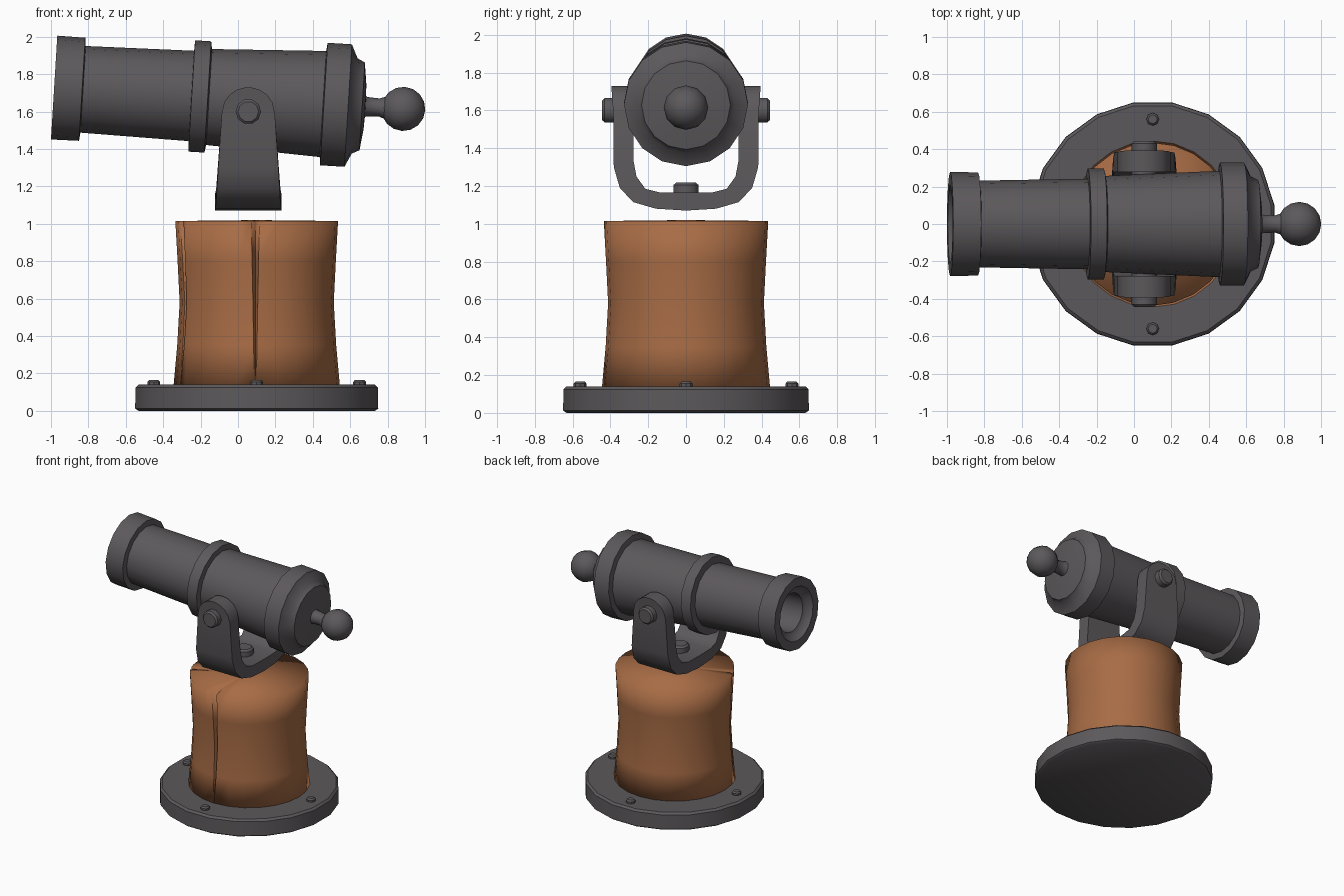
import bpy, bmesh, math
from mathutils import Matrix, Vector

if "Cube" in bpy.data.objects:
    bpy.data.objects.remove(bpy.data.objects["Cube"])


def material(name, rgb):
    m = bpy.data.materials.new(name)
    m.diffuse_color = (*rgb, 1)
    m.use_nodes = True
    m.node_tree.nodes["Principled BSDF"].inputs["Base Color"].default_value = m.diffuse_color
    return m


IRON = material("dark_iron", (0.108, 0.099, 0.106))
WOOD = material("brown_wood", (0.39, 0.15, 0.06))


def finish(name, bm, mat, angle=40):
    bmesh.ops.recalc_face_normals(bm, faces=bm.faces)
    for f in bm.faces:
        f.smooth = True
    for e in bm.edges:
        if len(e.link_faces) == 2 and e.calc_face_angle(0) > math.radians(angle):
            e.smooth = False
    me = bpy.data.meshes.new(name)
    bm.to_mesh(me)
    bm.free()
    me.materials.append(mat)
    ob = bpy.data.objects.new(name, me)
    bpy.context.collection.objects.link(ob)
    return ob


def lathe(name, profile, sides, matrix, mat=IRON, angle=40, turn=0.0):
    """Revolve (height, radius) points about local z, then place with matrix."""
    bm = bmesh.new()
    rings = []
    for h, r in profile:
        if r == 0:
            rings.append([bm.verts.new(matrix @ Vector((0, 0, h)))] * sides)
        else:
            rings.append([bm.verts.new(matrix @ Vector((
                r * math.cos(turn + math.tau * i / sides),
                r * math.sin(turn + math.tau * i / sides), h))) for i in range(sides)])
    for a, b in zip(rings, rings[1:]):
        for i in range(sides):
            j = (i + 1) % sides
            quad = list(dict.fromkeys((a[i], a[j], b[j], b[i])))
            if len(quad) > 2:
                bm.faces.new(quad)
    return finish(name, bm, mat, angle)


CX = 0.10    # pedestal centre
YX = 0.055   # yoke centre

# Base plate
lathe("base_plate", [(0.01, 0), (0.0, 0.64), (0.012, 0.658), (0.125, 0.656), (0.14, 0.64), (0.14, 0)],
      20, Matrix.Translation((CX, 0, 0)), turn=math.pi / 20)

# Base bolts
for i in range(4):
    a = i * math.pi / 2
    lathe("base_bolt", [(0.12, 0.034), (0.155, 0.034), (0.166, 0.024), (0.166, 0)], 8,
          Matrix.Translation((CX + 0.55 * math.cos(a), 0.56 * math.sin(a), 0)))

# Wooden post: waisted drum with two tapering cracks from the top
levels = [(0.13, 0.445), (0.35, 0.425), (0.58, 0.412), (0.80, 0.423), (1.015, 0.435)]
cracks = [(math.radians(-91), 0.10), (math.radians(-157), 0.07)]
cols = []
for i in range(24):
    a = math.tau * i / 24 - math.pi
    if all(abs(a - c) > 0.08 for c, d in cracks):
        cols.append((a, 0, None))
for c, d in cracks:
    cols += [(c, -1, d), (c, 0, d), (c, 1, d)]
cols.sort(key=lambda t: t[0] + t[1] * 0.05)
bm = bmesh.new()
rings = []
for z, r in levels:
    t = max(0, (z - 0.13) / 0.885)
    ring = []
    for a, side, d in cols:
        rr, aa = r, a
        if d is not None:
            aa = a + side * (0.012 + 0.038 * t)
            rr = r - (d * t if side == 0 else 0)
        ring.append(bm.verts.new((CX + rr * math.cos(aa), rr * math.sin(aa), z)))
    rings.append(ring)
n = len(cols)
for a, b in zip(rings, rings[1:]):
    for i in range(n):
        bm.faces.new((a[i], a[(i + 1) % n], b[(i + 1) % n], b[i]))
top = bm.verts.new((CX, 0, 1.02))
bottom = bm.verts.new((CX, 0, 0.13))
for i in range(n):
    j = (i + 1) % n
    bm.faces.new((top, rings[-1][i], rings[-1][j]))
    bm.faces.new((bottom, rings[0][i], rings[0][j]))
for i, (a, side, d) in enumerate(cols):
    if d is not None:
        for lo, hi in zip(rings, rings[1:]):
            bm.edges.get((lo[i], hi[i])).smooth = False
finish("wooden_post", bm, WOOD, 120)

# Yoke: U-shaped strap, (outer y, outer z, inner y, inner z, half width)
rows = [(0, 1.07, 0, 1.165, 0.178), (0.16, 1.08, 0.14, 1.166, 0.176),
        (0.28, 1.115, 0.215, 1.185, 0.172), (0.35, 1.19, 0.262, 1.25, 0.167),
        (0.382, 1.30, 0.277, 1.33, 0.161), (0.385, 1.59, 0.277, 1.59, 0.142)]
for k in (25, 45, 65, 82):
    s, c = math.sin(math.radians(k)), math.cos(math.radians(k))
    rows.append((0.385 + 0.01 * s, 1.59 + 0.14 * s, 0.277, 1.59 + 0.14 * s, 0.142 * c))
full = [(-a, b, -c, d, w) for a, b, c, d, w in rows[:0:-1]] + rows
bm = bmesh.new()
rings = [[bm.verts.new(p) for p in ((YX - w, oy, oz), (YX + w, oy, oz),
                                    (YX + w, iy, iz), (YX - w, iy, iz))]
         for oy, oz, iy, iz, w in full]
for a, b in zip(rings, rings[1:]):
    for i in range(4):
        bm.faces.new((a[i], a[(i + 1) % 4], b[(i + 1) % 4], b[i]))
bm.faces.new(rings[0])
bm.faces.new(rings[-1])
finish("yoke", bm, IRON)

# Bolt through the yoke floor
lathe("yoke_bolt", [(1.15, 0.07), (1.205, 0.07), (1.218, 0.055), (1.218, 0)], 10,
      Matrix.Translation((YX, 0, 0)))

# Trunnion pins on both sides
for sgn in (-1, 1):
    lathe("trunnion_pin", [(0.2, 0.068), (0.43, 0.068), (0.443, 0.055), (0.443, 0)], 10,
          Matrix.Translation((YX, 0, 1.60)) @ Matrix.Rotation(-sgn * math.pi / 2, 4, 'X'))

# Barrel axis: local z runs toward the rear (+x), tilted slightly down
AXIS = Matrix.Translation((YX, 0, 1.665)) @ Matrix.Rotation(math.radians(90 + 3.5), 4, 'Y')

# Barrel with bore, muzzle band, middle band and breech band
lathe("barrel", [(-0.65, 0), (-0.65, 0.15), (-0.99, 0.15), (-1.005, 0.19), (-1.04, 0.21), (-1.04, 0.278),
                 (-0.89, 0.276), (-0.885, 0.232), (-0.305, 0.242), (-0.303, 0.298),
                 (-0.217, 0.298), (-0.21, 0.257), (0.40, 0.284), (0.405, 0.328),
                 (0.535, 0.328), (0.57, 0.255), (0.61, 0.235), (0.625, 0.12), (0.63, 0)],
      16, AXIS)

# Neck and round knob at the breech
lathe("breech_neck", [(0.60, 0.075), (0.635, 0.052), (0.70, 0.048), (0.74, 0.062), (0.80, 0.07)], 10, AXIS)
R = 0.118
lathe("breech_knob", [(0.83 - R * math.cos(math.pi * k / 8), R * math.sin(math.pi * k / 8) if 0 < k < 8 else 0)
                      for k in range(9)], 12, AXIS, angle=60)
